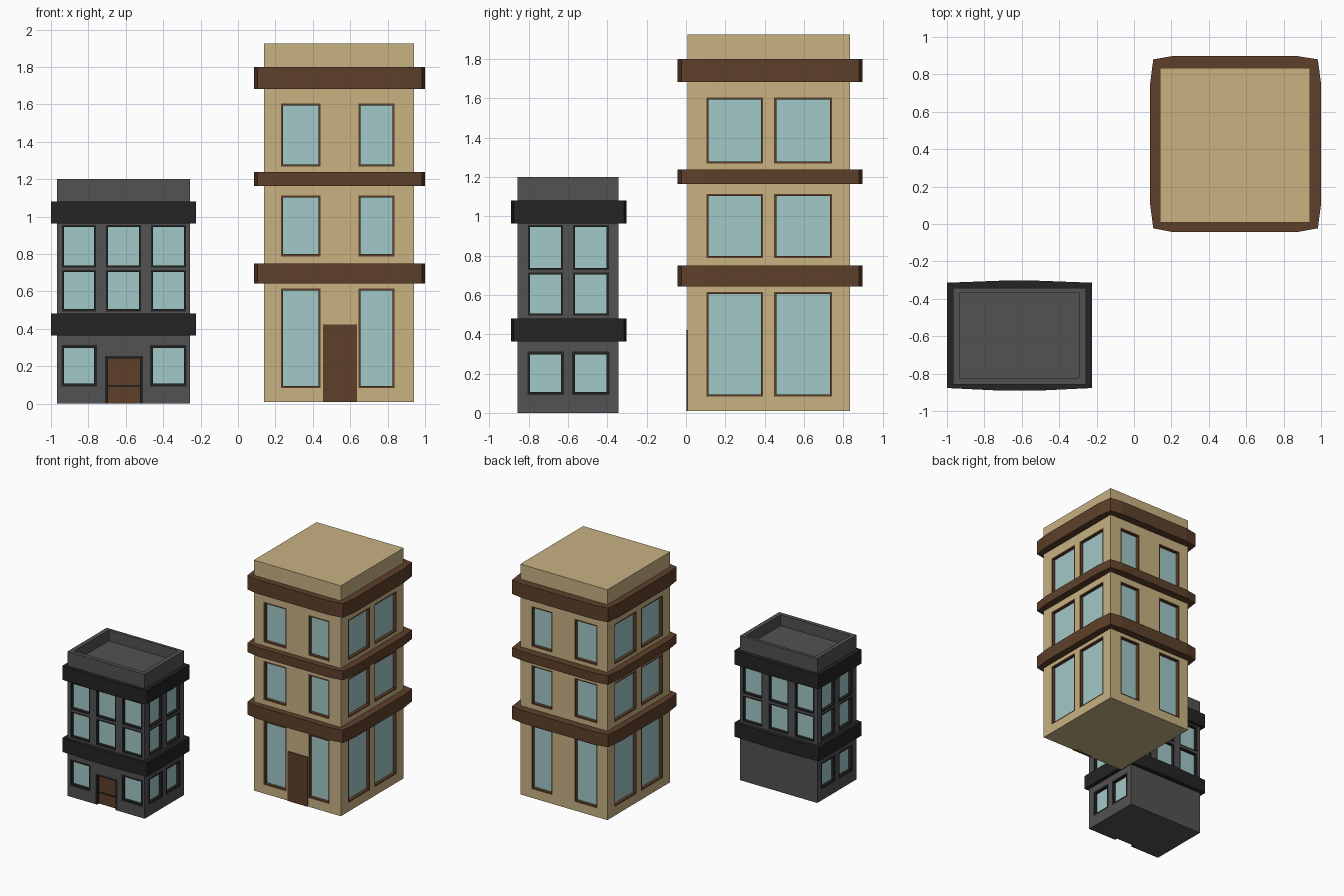
import bpy, bmesh

if "Cube" in bpy.data.objects:
    bpy.data.objects.remove(bpy.data.objects["Cube"])


def material(name, r, g, b):
    m = bpy.data.materials.new(name)
    m.diffuse_color = [((c / 255 + 0.055) / 1.055) ** 2.4 for c in (r, g, b)] + [1]
    m.use_nodes = True
    m.node_tree.nodes["Principled BSDF"].inputs["Base Color"].default_value = m.diffuse_color
    return m


TAN = material("tan", 200, 178, 130)
BROWN = material("brown", 94, 64, 42)
GREY = material("dark_grey", 82, 82, 82)
BLACK = material("charcoal", 36, 36, 36)
GLASS = material("glass", 162, 200, 200)
RECESS = 0.03


def box(bm, lo, hi):
    """Add an axis-aligned box to a bmesh."""
    verts = bmesh.ops.create_cube(bm, size=1)["verts"]
    for v in verts:
        v.co = [lo[i] if v.co[i] < 0 else hi[i] for i in range(3)]


def make(name, bm, mat=None):
    bmesh.ops.recalc_face_normals(bm, faces=bm.faces)
    me = bpy.data.meshes.new(name)
    bm.to_mesh(me)
    bm.free()
    ob = bpy.data.objects.new(name, me)
    bpy.context.collection.objects.link(ob)
    if mat:
        me.materials.append(mat)
    return ob


def boxes(name, items, mat=None):
    bm = bmesh.new()
    for lo, hi in items:
        box(bm, lo, hi)
    return make(name, bm, mat)


def prism(name, outline, z0, z1, mat):
    bm = bmesh.new()
    face = bm.faces.new([bm.verts.new((x, y, z0)) for x, y in outline])
    top = bmesh.ops.extrude_face_region(bm, geom=[face], use_keep_orig=True)
    for v in top["geom"]:
        if isinstance(v, bmesh.types.BMVert):
            v.co.z = z1
    return make(name, bm, mat)


def on_wall(body, side, u0, u1, z0, z1, d0, d1):
    """Box lying on one wall; d is the depth measured inward from it."""
    (x0, y0, _), (x1, y1, _) = body
    if side == "front":
        return (u0, y0 + d0, z0), (u1, y0 + d1, z1)
    if side == "back":
        return (u0, y1 - d1, z0), (u1, y1 - d0, z1)
    if side == "left":
        return (x0 + d0, u0, z0), (x0 + d1, u1, z1)
    return (x1 - d1, u0, z0), (x1 - d0, u1, z1)


def frame_bars(body, side, u0, u1, z0, z1, t):
    return [on_wall(body, side, *r, 0, RECESS) for r in (
        (u0, u0 + t, z0, z1), (u1 - t, u1, z0, z1),
        (u0 + t, u1 - t, z0, z0 + t), (u0 + t, u1 - t, z1 - t, z1))]


def walls(name, body, holes, mat):
    """Solid block with pockets cut out."""
    ob = boxes(name, [body], mat)
    cutter = boxes(name + "_cutter", holes, mat)
    cutter.hide_render = True
    mod = ob.modifiers.new("pockets", "BOOLEAN")
    mod.operation, mod.solver, mod.object = "DIFFERENCE", "EXACT", cutter
    bpy.context.view_layer.objects.active = ob
    bpy.ops.object.modifier_apply(modifier=mod.name)
    bpy.data.objects.remove(cutter)


def windows(name, body, wins, t, frame_mat):
    """Frames and panes; returns the pockets they sit in."""
    bars = [b for w in wins for b in frame_bars(body, *w, t)]
    boxes(name + "_window_frames", bars, frame_mat)
    boxes(name + "_window_panes",
          [on_wall(body, *w, RECESS - 0.004, RECESS) for w in wins], GLASS)
    return [on_wall(body, *w, -0.02, RECESS) for w in wins]


# Tall building
tall = ((0.14, 0.008, 0.01), (0.94, 0.833, 1.925))
floors = ((0.083, 0.615), (0.788, 1.113), (1.267, 1.604))
columns = {s: ((0.23, 0.442), (0.643, 0.838)) for s in ("front", "back")}
columns.update({s: ((0.104, 0.392), (0.448, 0.742)) for s in ("left", "right")})
wins = [(s, *u, *z) for s, us in columns.items() for u in us for z in floors]
walls("tall_walls", tall, windows("tall", tall, wins, 0.011, BROWN), TAN)
boxes("tall_door", [on_wall(tall, "front", 0.455, 0.636, 0.01, 0.422, -0.006, 0.02)], BROWN)

# Tall building ledges, bulging slightly between the corners
ledge = [(0.103, -0.023), (0.207, -0.043), (0.873, -0.043), (0.983, -0.023),
         (1.0, 0.107), (1.0, 0.749), (0.983, 0.88), (0.873, 0.898),
         (0.207, 0.898), (0.103, 0.88), (0.086, 0.749), (0.086, 0.107)]
for i, (z0, z1) in enumerate(((0.643, 0.749), (1.163, 1.238), (1.683, 1.8))):
    prism(f"tall_ledge_{i + 1}", ledge, z0, z1, BROWN)

# Small building
small = ((-0.968, -0.858, 0), (-0.257, -0.342, 1.2))
uppers = ((0.494, 0.714), (0.727, 0.956))
three = ((-0.941, -0.759), (-0.705, -0.519), (-0.466, -0.279))
two = ((-0.803, -0.625), (-0.575, -0.392))
wins = [(s, *u, *z) for s, us in (("front", three), ("back", three),
        ("left", two), ("right", two)) for u in us for z in uppers]
ground = [("front", *u) for u in (three[0], three[2])]
ground += [(s, *u) for s in ("left", "right") for u in two]
low = [(s, a - 0.004, b + 0.004, 0.092, 0.313) for s, a, b in ground]
pockets = windows("small_upper", small, wins, 0.011, BLACK)
pockets += windows("small_lower", small, low, 0.015, BLACK)
pockets.append(on_wall(small, "front", -0.711, -0.509, -0.02, 0.256, -0.02, RECESS))
pockets.append(((-0.932, -0.824, 1.11), (-0.293, -0.366, 1.25)))  # sunken roof
walls("small_walls", small, pockets, GREY)

# Small building door with frame and rail
boxes("small_door", [on_wall(small, "front", -0.711, -0.509, 0, 0.256, 0.024, RECESS)], BROWN)
boxes("small_door_frame", [on_wall(small, "front", *r, d, RECESS) for *r, d in (
    (-0.711, -0.695, 0, 0.256, 0), (-0.525, -0.509, 0, 0.256, 0),
    (-0.695, -0.525, 0.242, 0.256, 0), (-0.695, -0.525, 0.09, 0.099, 0.018))], BLACK)

# Small building ledges
ledge = [(-1, -0.877), (-0.71, -0.891), (-0.515, -0.891), (-0.225, -0.877),
         (-0.225, -0.314), (-0.515, -0.303), (-0.71, -0.303), (-1, -0.314)]
for i, (z0, z1) in enumerate(((0.364, 0.481), (0.964, 1.081))):
    prism(f"small_ledge_{i + 1}", ledge, z0, z1, BLACK)
